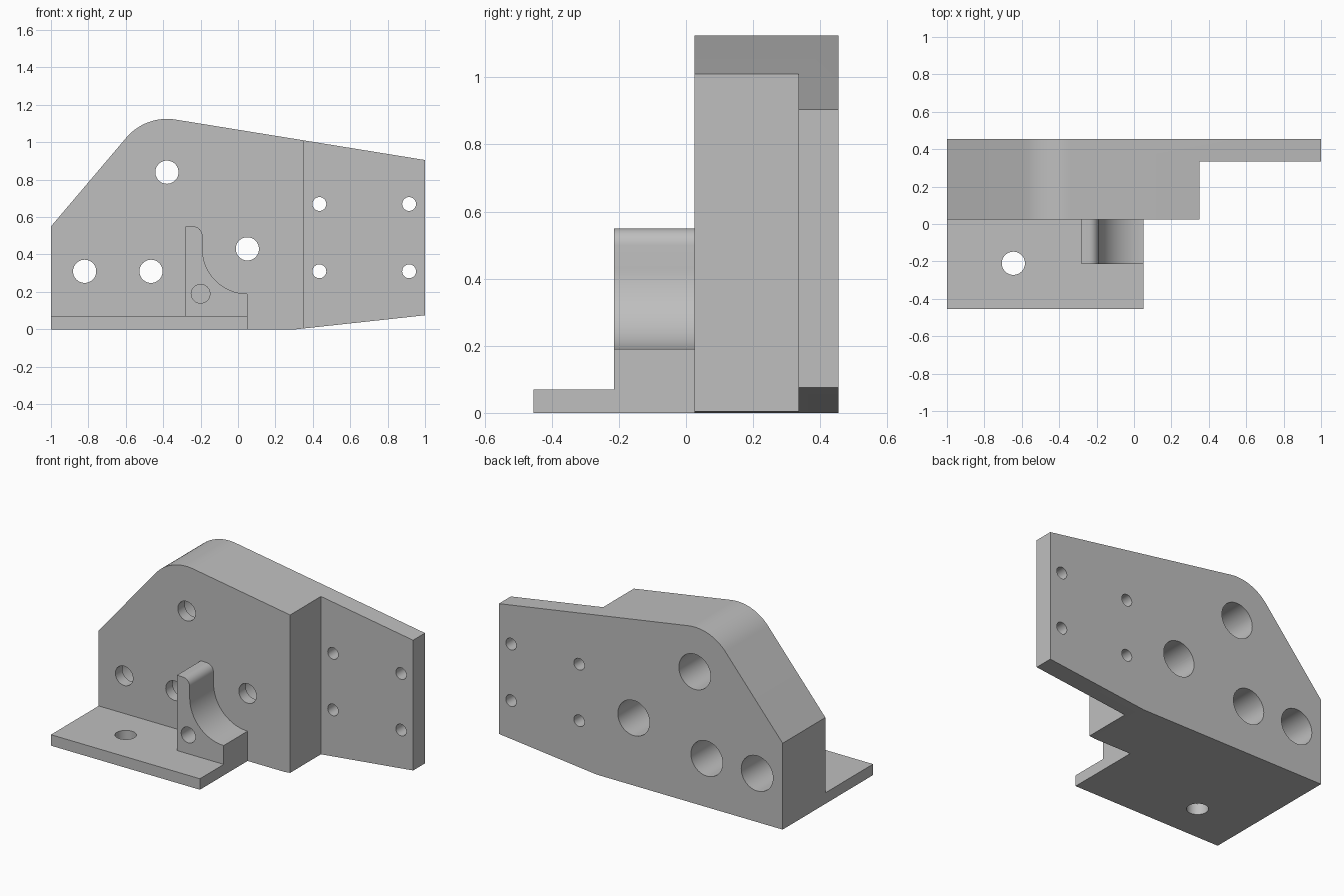
import bpy, bmesh
from math import sin, cos, radians
from mathutils import Matrix

cube = bpy.data.objects.get("Cube")
if cube:
    bpy.data.objects.remove(cube, do_unlink=True)

grey = bpy.data.materials.new("machined grey")
grey.use_nodes = True
colour = (0.52, 0.52, 0.52, 1)
grey.diffuse_color = colour
grey.node_tree.nodes["Principled BSDF"].inputs["Base Color"].default_value = colour


def finish(bm, name):
    bmesh.ops.recalc_face_normals(bm, faces=bm.faces)
    mesh = bpy.data.meshes.new(name)
    bm.to_mesh(mesh)
    bm.free()
    mesh.materials.append(grey)
    ob = bpy.data.objects.new(name, mesh)
    bpy.context.collection.objects.link(ob)
    return ob


def prism(name, outline, y0, y1):
    """Extrude an x-z outline from y0 to y1."""
    bm = bmesh.new()
    face = bm.faces.new([bm.verts.new((x, y0, z)) for x, z in outline])
    ext = bmesh.ops.extrude_face_region(bm, geom=[face])["geom"]
    verts = [v for v in ext if isinstance(v, bmesh.types.BMVert)]
    bmesh.ops.translate(bm, verts=verts, vec=(0, y1 - y0, 0))
    return finish(bm, name)


def box(name, x0, x1, y0, y1, z0, z1):
    return prism(name, [(x0, z0), (x1, z0), (x1, z1), (x0, z1)], y0, y1)


def arc(cx, cz, r, a0, a1, n):
    angles = [radians(a0 + (a1 - a0) * i / n) for i in range(n + 1)]
    return [(cx + r * cos(a), cz + r * sin(a)) for a in angles]


def drill(target, x, z, r, y0, y1):
    """Bore a round hole along y."""
    cut(target, prism("drill", arc(x, z, r, 0, 352.5, 47), y0, y1))


def combine(target, other, operation):
    mod = target.modifiers.new(operation.lower(), "BOOLEAN")
    mod.object, mod.operation, mod.solver = other, operation, "EXACT"
    bpy.context.view_layer.objects.active = target
    bpy.ops.object.modifier_apply(modifier=mod.name)
    bpy.data.objects.remove(other, do_unlink=True)


def cut(target, other):
    combine(target, other, "DIFFERENCE")


FRONT, FLANGE, BACK = 0.025, 0.335, 0.455

# Thick body with rounded peak, stepped down to a thin side flange
outline = [(-1, 0), (0.31, 0), (1, 0.075), (1, 0.905)]
outline += arc(-0.38, 0.84, 0.285, 80.7, 139.6, 16) + [(-1, 0.55)]
bracket = prism("bracket", outline, FRONT, BACK)
cut(bracket, box("flange_step", 0.35, 1.2, -0.2, FLANGE, -0.2, 1.4))

# Foot plate
combine(bracket, box("foot", -1, 0.05, -0.455, 0.1, 0, 0.07), "UNION")

# Gusset with rounded tip and concave sweep
side = [(-0.28, 0.04), (0.05, 0.04)]
side += arc(0.05, 0.43, 0.24, 270, 180, 20)
side += arc(-0.24, 0.50, 0.05, 0, 90, 8) + [(-0.28, 0.55)]
combine(bracket, prism("gusset", side, -0.215, 0.06), "UNION")

# Counterbored holes, wide from the back
for x, z in [(-0.38, 0.84), (-0.82, 0.31), (-0.465, 0.31), (0.05, 0.43)]:
    drill(bracket, x, z, 0.062, FRONT - 0.05, 0.3)
    drill(bracket, x, z, 0.112, FRONT + 0.07, BACK + 0.1)

# Flange screw holes
for x in (0.435, 0.915):
    for z in (0.31, 0.67):
        drill(bracket, x, z, 0.037, FLANGE - 0.1, BACK + 0.1)

# Blind hole in the gusset
drill(bracket, -0.2, 0.19, 0.05, -0.3, FRONT)

# Vertical hole through the foot
pin = prism("drill", arc(0, 0, 0.062, 0, 352.5, 47), -0.2, 0.2)
pin.data.transform(Matrix.Translation((-0.645, -0.21, 0)) @ Matrix.Rotation(radians(90), 4, "X"))
cut(bracket, pin)

# Merge coplanar faces and smooth the rounded walls
bm = bmesh.new()
bm.from_mesh(bracket.data)
bmesh.ops.remove_doubles(bm, verts=bm.verts, dist=0.0001)
bmesh.ops.dissolve_limit(bm, angle_limit=radians(0.5), verts=bm.verts, edges=bm.edges)
bm.to_mesh(bracket.data)
bm.free()
bpy.ops.object.select_all(action="DESELECT")
bracket.select_set(True)
bpy.context.view_layer.objects.active = bracket
bpy.ops.object.shade_smooth_by_angle(angle=radians(30))
